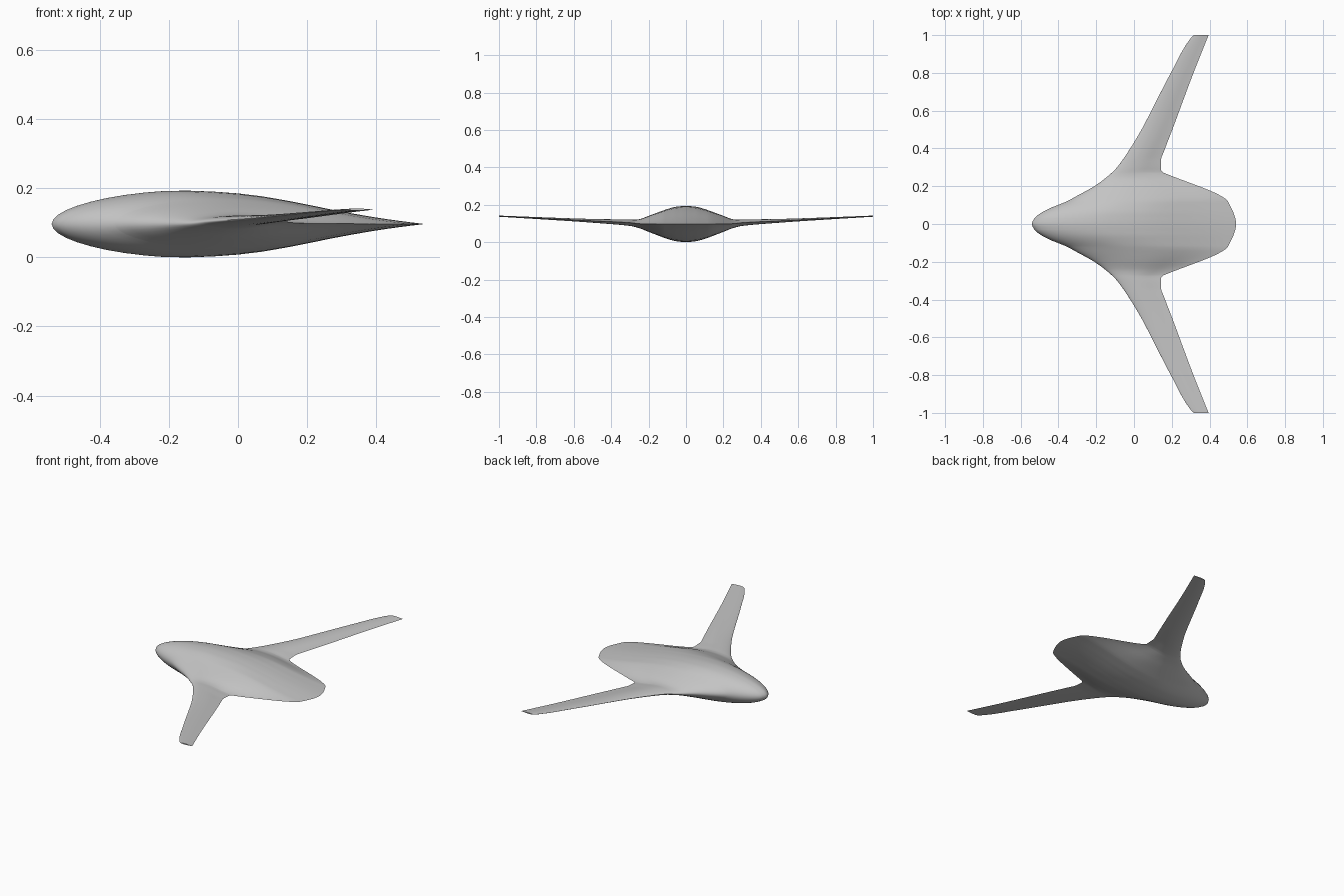
import bpy
import bmesh
import math

default_cube = bpy.data.objects.get("Cube")
if default_cube:
    bpy.data.objects.remove(default_cube, do_unlink=True)


def smooth_curve(points, start_flat=True):
    """Monotone cubic through (position, value) points."""
    xs, vs = zip(*points)
    secants = [(vs[i + 1] - vs[i]) / (xs[i + 1] - xs[i]) for i in range(len(xs) - 1)]
    slopes = [0 if start_flat else secants[0]]
    for before, after in zip(secants, secants[1:]):
        same_way = before * after > 0
        slopes.append(2 * before * after / (before + after) if same_way else 0)
    slopes.append(secants[-1])

    def value(x):
        i = 0
        while i < len(xs) - 2 and x > xs[i + 1]:
            i += 1
        width = xs[i + 1] - xs[i]
        t = min(max((x - xs[i]) / width, 0), 1)
        rise = vs[i + 1] - vs[i]
        ease = t * t * (3 - 2 * t)
        start = t * (1 - t) ** 2 * width * slopes[i]
        end = t * t * (t - 1) * width * slopes[i + 1]
        return vs[i] + rise * ease + start + end

    return value


# Planform, height and thickness by distance from the centreline
leading = smooth_curve([(0, -.54), (.03, -.527), (.06, -.49), (.09, -.43), (.115, -.365),
                        (.15, -.3), (.2, -.21), (.26, -.13), (.3, -.09), (.4, -.02),
                        (.5, .04), (.6, .092), (.8, .195), (.99, .305), (1, .318)])
trailing = smooth_curve([(0, .54), (.12, .497), (.14, .475), (.26, .185), (.272, .155),
                         (.285, .143), (.34, .143), (.38, .157), (.5, .203), (.8, .315),
                         (1, .395)])
height = smooth_curve([(0, .097), (.24, .098), (.3, .104), (.5, .114), (1, .139)])
half_depth = smooth_curve([(0, .097), (.05, .093), (.1, .08), (.15, .062), (.2, .043),
                           (.25, .024), (.29, .018), (.4, .013), (.6, .008), (1, .003)])

# Aerofoil half thickness by the square root of the chord position
aerofoil = smooth_curve([(0, 0), (.1, .21), (.2, .42), (.3, .62), (.4, .8), (.5, .94),
                         (.58, 1), (.67, .96), (.75, .83), (.82, .61), (.88, .38),
                         (.95, .14), (1, 0)], start_flat=False)

# Spanwise stations, closer together over the body
STEPS, SPAN = 24, 50
half_span = [(i / SPAN) ** 1.5 for i in range(SPAN + 1)]
half_span = sorted(set(half_span + [.01, .02, .03, .12, .14, .272, .285, .34, .99]))
stations = [-y for y in reversed(half_span[1:])] + half_span


def section(bm, y):
    """One closed aerofoil ring, from the trailing edge over the top and back."""
    side = abs(y)
    front, back = leading(side), trailing(side)
    ring = []
    for i in range(2 * STEPS):
        angle = math.pi * i / STEPS
        along = (1 + math.cos(angle)) / 2
        depth = half_depth(side) * aerofoil(math.sqrt(along))
        sign = 1 if i <= STEPS else -1
        ring.append(bm.verts.new((front + (back - front) * along, y,
                                  height(side) + sign * depth)))
    return ring


# Blended body and wings as one loft
bm = bmesh.new()
rings = [section(bm, y) for y in stations]
for ring, following in zip(rings, rings[1:]):
    for i in range(len(ring)):
        j = (i + 1) % len(ring)
        bm.faces.new((ring[i], ring[j], following[j], following[i]))
bm.faces.new(rings[0])
bm.faces.new(rings[-1])
bmesh.ops.recalc_face_normals(bm, faces=bm.faces)
mesh = bpy.data.meshes.new("blended_wing_body")
bm.to_mesh(mesh)
bm.free()
craft = bpy.data.objects.new("blended_wing_body", mesh)
bpy.context.collection.objects.link(craft)

# Plain grey skin
grey = bpy.data.materials.new("plain_grey")
grey.use_nodes = True
colour = (.55, .55, .55, 1)
grey.diffuse_color = colour
grey.node_tree.nodes["Principled BSDF"].inputs["Base Color"].default_value = colour
mesh.materials.append(grey)

# Smooth skin with a crisp trailing edge and tips
bpy.ops.object.select_all(action="DESELECT")
craft.select_set(True)
bpy.context.view_layer.objects.active = craft
bpy.ops.object.shade_smooth_by_angle(angle=math.radians(40))
